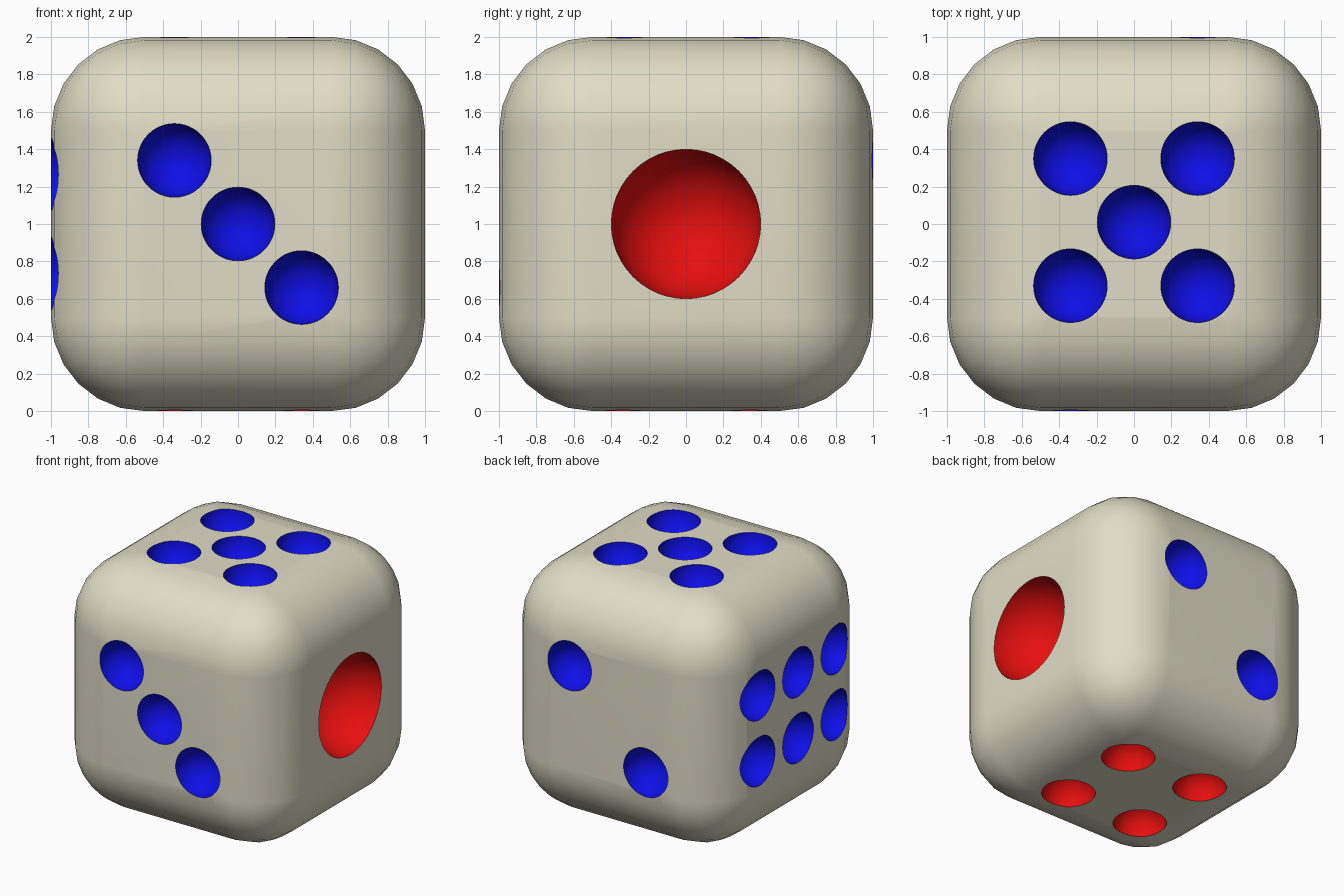
import bpy
import bmesh
import math
from mathutils import Matrix, Vector

old = bpy.data.objects.get("Cube")
if old:
    bpy.data.objects.remove(old, do_unlink=True)


def make_material(name, rgb):
    mat = bpy.data.materials.new(name)
    mat.use_nodes = True
    mat.diffuse_color = (*rgb, 1)
    mat.node_tree.nodes["Principled BSDF"].inputs["Base Color"].default_value = (*rgb, 1)
    return mat


MATERIALS = [
    make_material("ivory", (0.75, 0.72, 0.57)),
    make_material("blue", (0.005, 0.005, 0.86)),
    make_material("red", (0.86, 0.005, 0.005)),
]
BLUE, RED = 1, 2


def add_object(name, bm):
    mesh = bpy.data.meshes.new(name)
    bm.to_mesh(mesh)
    bm.free()
    for mat in MATERIALS:
        mesh.materials.append(mat)
    obj = bpy.data.objects.new(name, mesh)
    bpy.context.collection.objects.link(obj)
    return obj


# Body: a cube with wide rounded edges
bm = bmesh.new()
bmesh.ops.create_cube(bm, size=2, matrix=Matrix.Translation((0, 0, 1)))
body = add_object("die_body", bm)
bevel = body.modifiers.new("rounded_edges", "BEVEL")
bevel.width = 0.5
bevel.segments = 6
bevel.limit_method = "NONE"

# Pip layouts: spheres centred on each face
S = 0.34
pips = [((1, 0, 1), 0.4, RED)]
pips += [((S * i, -1, 1 - S * i), 0.197, BLUE) for i in (-1, 0, 1)]
pips += [((S * i, 1, 1 + S * i), 0.197, BLUE) for i in (-1, 1)]
pips += [((-1, 0.49 * i, 1 + 0.265 * j), 0.197, BLUE) for i in (-1, 0, 1) for j in (-1, 1)]
pips += [((S * i, S * j, 0), 0.197, RED) for i in (-1, 1) for j in (-1, 1)]
pips += [((S * i, S * j + 0.01, 2), 0.197, BLUE) for i in (-1, 1) for j in (-1, 1)]
pips += [((0, 0.01, 2), 0.197, BLUE)]

# Cutter: all pip spheres, poles along the face normals
bm = bmesh.new()
for centre, radius, colour in pips:
    offset = Vector(centre) - Vector((0, 0, 1))
    axis = max(range(3), key=lambda k: abs(offset[k]))
    normal = Vector((0, 0, 0))
    normal[axis] = math.copysign(1, offset[axis])
    turn = normal.to_track_quat("Z", "Y").to_matrix().to_4x4()
    sphere = bmesh.ops.create_uvsphere(
        bm, u_segments=48, v_segments=25, radius=radius,
        matrix=Matrix.Translation(centre) @ turn)
    for face in {f for v in sphere["verts"] for f in v.link_faces}:
        face.material_index = colour
cutter = add_object("pip_cutter", bm)
cutter.hide_render = True

# Carve the pips and keep the resulting mesh
cut = body.modifiers.new("pips", "BOOLEAN")
cut.operation = "DIFFERENCE"
cut.solver = "EXACT"
cut.object = cutter
bpy.context.view_layer.update()
evaluated = body.evaluated_get(bpy.context.evaluated_depsgraph_get())
carved = bpy.data.meshes.new_from_object(evaluated)
body.modifiers.clear()
body.data = carved
bpy.data.objects.remove(cutter, do_unlink=True)

# Smooth shading with crisp pip rims
bpy.ops.object.select_all(action="DESELECT")
body.select_set(True)
bpy.context.view_layer.objects.active = body
bpy.ops.object.shade_smooth_by_angle(angle=math.radians(30))
weighted = body.modifiers.new("even_normals", "WEIGHTED_NORMAL")
weighted.keep_sharp = True
